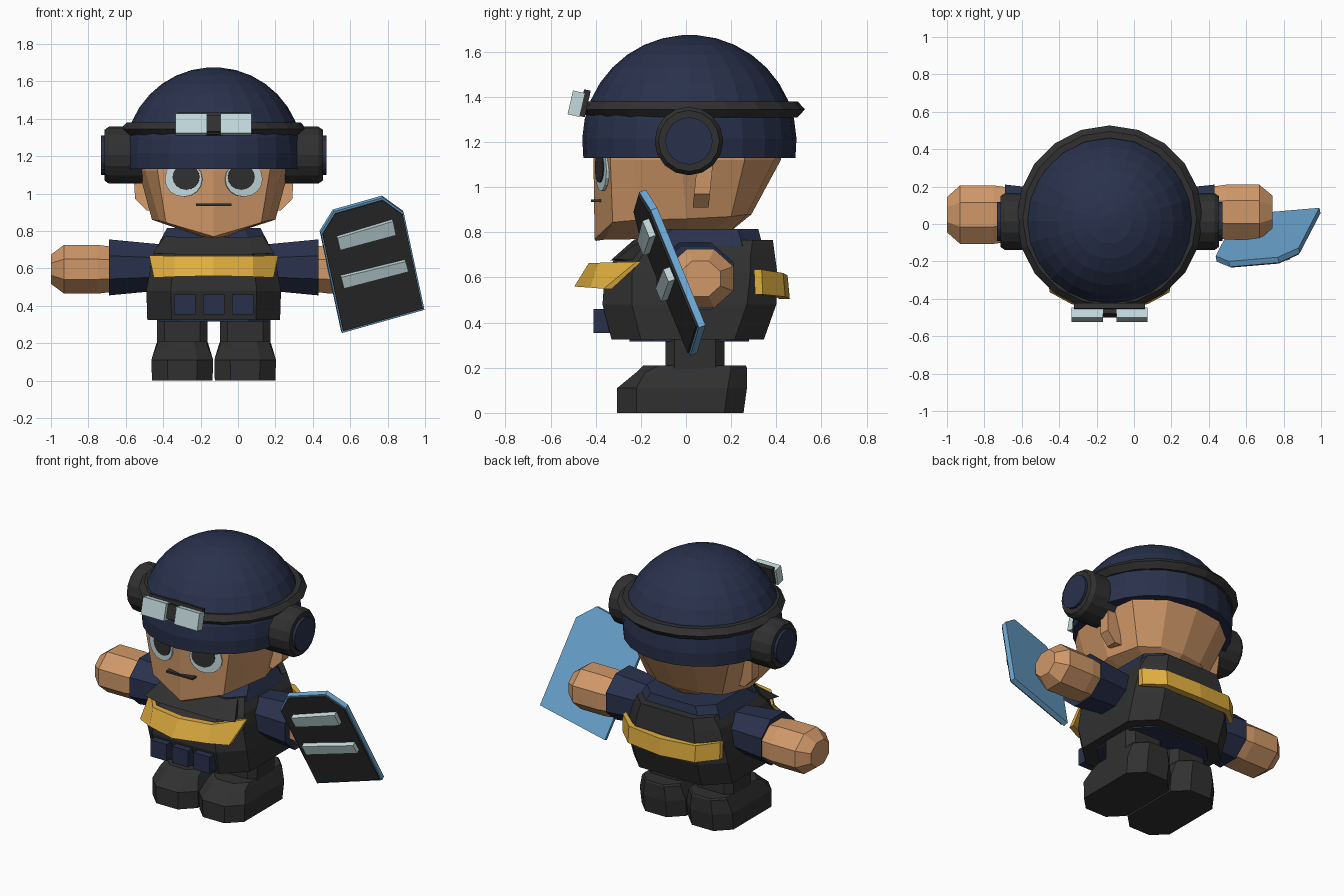
import bpy, bmesh, math
from mathutils import Vector, Matrix

cube = bpy.data.objects.get("Cube")
if cube:
    bpy.data.objects.remove(cube, do_unlink=True)

CX = -0.13  # body centre line


def material(name, r, g, b):
    m = bpy.data.materials.new(name)
    m.use_nodes = True
    m.diffuse_color = (r, g, b, 1)
    bsdf = next(n for n in m.node_tree.nodes if n.type == 'BSDF_PRINCIPLED')
    bsdf.inputs["Base Color"].default_value = (r, g, b, 1)
    return m


NAVY = material("navy", .022, .031, .073)
BLACK = material("black", .03, .03, .03)
SKIN = material("skin", .63, .315, .14)
YELLOW = material("yellow", .74, .42, .049)
BLUE = material("light_blue", .155, .40, .67)
PALE = material("pale_glass", .55, .70, .72)


def finish(name, bm, mat, matrix=None):
    if matrix:
        bm.transform(matrix)
    bmesh.ops.recalc_face_normals(bm, faces=bm.faces)
    me = bpy.data.meshes.new(name)
    bm.to_mesh(me)
    bm.free()
    me.materials.append(mat)
    ob = bpy.data.objects.new(name, me)
    bpy.context.collection.objects.link(ob)
    return ob


def loft(name, rings, mat, matrix=None, closed=False):
    """Skin equal-length rings of points; cap the ends, or join them if closed."""
    bm = bmesh.new()
    loops = [[bm.verts.new(p) for p in ring] for ring in rings]
    pairs = list(zip(loops, loops[1:]))
    if closed:
        pairs.append((loops[-1], loops[0]))
    else:
        bm.faces.new(loops[0])
        bm.faces.new(loops[-1])
    for a, b in pairs:
        for i in range(len(a)):
            j = (i + 1) % len(a)
            bm.faces.new((a[i], a[j], b[j], b[i]))
    return finish(name, bm, mat, matrix)


def circle(n, rx, ry, z, turn=0.0):
    return [(rx * math.cos(turn + math.tau * i / n), ry * math.sin(turn + math.tau * i / n), z)
            for i in range(n)]


def octagon(hx, y0, y1, z, c):
    """Box outline with chamfered corners."""
    return [(-hx + c, y0, z), (hx - c, y0, z), (hx, y0 + c, z), (hx, y1 - c, z),
            (hx - c, y1, z), (-hx + c, y1, z), (-hx, y1 - c, z), (-hx, y0 + c, z)]


def mirrored(half):
    """Complete an outline given from the front centre to the back centre."""
    return half + [(-x, y, z) for x, y, z in half[-2:0:-1]]


def box(name, size, mat, matrix):
    bm = bmesh.new()
    bmesh.ops.create_cube(bm, size=1)
    bmesh.ops.scale(bm, vec=size, verts=bm.verts)
    return finish(name, bm, mat, matrix)


def at(x, y, z):
    return Matrix.Translation((x, y, z))


body = at(CX, 0, 0)

# Helmet: dome, brim band and goggles
R = .475
angles = [math.radians(-8.5 + k * 10.5) for k in range(10)]
dome = [circle(24, R * math.cos(a), R * math.cos(a), R * math.sin(a)) for a in angles]
loft("helmet", dome, NAVY, at(CX, .015, 1.2))
strap = [(.43, 1.38), (.465, 1.38), (.497, 1.345), (.465, 1.31), (.43, 1.31)]
loft("helmet_strap", [circle(20, r, r, z) for r, z in strap], BLACK, at(CX, .03, 0), closed=True)
tilt = Matrix.Rotation(math.radians(-13), 4, 'X')
for side, s in (("right", -1), ("left", 1)):
    box(side + "_goggle_lens", (.167, .055, .108), PALE, at(CX + s * .12, -.486, 1.37) @ tilt)
box("goggle_frame", (.38, .03, .12), BLACK, at(CX, -.45, 1.372) @ tilt)
box("goggle_bridge", (.08, .05, .09), BLACK, at(CX, -.465, 1.37) @ tilt)

# Head with a shallow wedge face and a keeled jaw
brow = [(0, -.41, 1.12), (.30, -.335, 1.12), (.365, -.23, 1.12), (.40, -.02, 1.12), (.36, .26, 1.12),
        (.2, .39, 1.12), (0, .42, 1.12)]
jaw = [(0, -.405, .77), (.255, -.325, .845), (.29, -.21, .855), (.33, 0, .86), (.27, .2, .87),
       (.15, .27, .88), (0, .29, .88)]
keel = [(0, -.40, .762), (.05, -.36, .768), (.07, -.2, .77), (.08, 0, .78), (.07, .1, .79),
        (.05, .15, .79), (0, .18, .79)]
crown = [(x, y, 1.22) for x, y, z in brow]
loft("head", [mirrored(r) for r in (crown, brow, jaw, keel)], SKIN, body)
box("mouth", (.19, .05, .012), BLACK, at(CX, -.395, .94))

# Paired parts: eyes, ears, ear cups, arms, hands, legs and boots
for side, s in (("right", -1), ("left", 1)):
    face = at(CX + s * .155, -.371, 1.08) @ Matrix.Rotation(s * math.atan2(.075, .30), 4, 'Z') \
        @ Matrix.Rotation(math.pi / 2, 4, 'X')
    for part, dx, dz, r, d, mat in (("eye", .005 * s, -.003, .103, .008, PALE),
                                    ("pupil", -.01 * s, .008, .074, .013, BLACK)):
        loft(f"{side}_{part}", [circle(16, r, r * .92, -.005), circle(16, r, r * .92, d)], mat,
             face @ at(dx, dz, 0))

    ear = [(.36, 1.13), (.43, 1.13), (.42, .97), (.36, .91), (.30, .91)]
    loft(side + "_ear", [[(s * x, y + (z - .91) * .1, z) for x, z in ear] for y in (.03, .10)], SKIN, body)

    out = body @ Matrix.Rotation(s * math.pi / 2, 4, 'Y')
    cup = at(0, .013, 1.205)
    loft(side + "_ear_cup", [circle(16, r, r, d) for d, r in ((.38, .152), (.56, .152), (.585, .135))],
         BLACK, cup @ out)
    loft(side + "_ear_cup_disc", [circle(16, .105, .105, d) for d in (.5, .602)], NAVY, cup @ out)

    eighth = math.pi / 8
    loft(side + "_sleeve", [circle(8, r, r * 1.14, d, eighth) for d, r in ((.2, .125), (.56, .162), (.55, .14))],
         NAVY, at(0, .04, .605) @ out)
    hand = at(0, .064 if s > 0 else .05, .595)
    wide = 1.12 if s > 0 else 1.2
    loft(side + "_hand", [circle(8, r, r * wide, d, eighth)
                          for d, r in ((.5, .125), (.62, .141), (.80, .141), (.87, .085))], SKIN, hand @ out)

    leg = at(CX + s * .168, 0, 0)
    loft(side + "_leg", [octagon(.135, -.09, .17, z, .04) for z in (.15, .36)], BLACK, leg)
    sole = octagon(.162, -.305, .255, 0, .085)
    widest = octagon(.165, -.305, .27, .11, .085)
    toe = [(x, max(y, -.22), .18 if y < 0 else .20) for x, y, z in octagon(.138, -.25, .27, .18, .07)]
    top = octagon(.13, -.19, .265, .21, .07)
    loft(side + "_boot", [sole, widest, toe, top], BLACK, leg)

# Torso: shirt, vest and trousers
loft("shirt", [octagon(hx, y0, y1, z, .09) for z, hx, y0, y1 in
               ((.45, .30, -.26, .34), (.74, .29, -.24, .34), (.815, .25, -.15, .32))], NAVY, body)
loft("vest", [octagon(hx, y0, y1, z, c) for z, hx, y0, y1, c in
              ((.325, .355, -.33, .345, .13), (.48, .36, -.37, .40, .13), (.62, .335, -.36, .405, .12),
               (.69, .315, -.31, .395, .11), (.765, .275, -.23, .385, .09))], BLACK, body)
loft("trousers", [octagon(.29, -.25, .28, z, .1) for z in (.316, .4)], NAVY, body)

# Flap with pointed ends above the chest band
flap = [[(-.26, -.19, .775), (-.325, -.31, .68), (-.27, -.19, .675)],
        [(-.2, -.23, .768), (-.2, -.335, .675), (-.2, -.25, .675)]]
loft("chest_flap", flap + [[(-x, y, z) for x, y, z in r] for r in flap[::-1]], BLACK, body)


def band(name, half):
    """Yellow strip: half holds top and bottom points, outer end first."""
    rows = half + [[(-x, y, z) for x, y, z in r] for r in half[-2::-1]]
    inner = .9
    loft(name, [[a, b, (b[0], b[1] * inner, b[2]), (a[0], a[1] * inner, a[2])] for a, b in rows], YELLOW, body)


band("chest_band", [[(-.345, -.22, .67), (-.32, -.365, .55)], [(-.21, -.39, .665), (-.21, -.425, .555)],
                    [(0, -.43, .665), (0, -.495, .56)]])
band("back_band", [[(-.35, .335, .635), (-.35, .34, .525)], [(-.24, .43, .62), (-.24, .44, .515)],
                   [(0, .45, .61), (0, .46, .505)]])

# Belt pouches
for label, dx in (("right", -.155), ("middle", 0), ("left", .155)):
    box(label + "_pouch", (.115, .10, .108), NAVY, at(CX + dx, -.36, .407))


# Shield: a tilted slab described by its outline in x and z
def on_shield(x, z, lift=0.0):
    p = Vector((x, .015 + .19 * (x - .55) - .37 * (z - .262), z))
    return p + Vector((.19, -1, -.37)).normalized() * lift


def plate(name, outline, mat, back, front):
    return loft(name, [[on_shield(x, z, d) for x, z in outline] for d in (back, front)], mat)


rim = [(.442, .79), (.512, .903), (.775, .978), (.886, .898), (.997, .378), (.556, .254)]
mid = Vector((.706, .633))
inset = [mid + (Vector(p) - mid) * .965 for p in rim]
plate("shield", rim, BLUE, -.032, 0)
plate("shield_lining", inset, BLACK, -.005, .009)
plate("upper_shield_strip", [(.525, .775), (.54, .71), (.838, .79), (.823, .865)], PALE, 0, .04)
plate("lower_shield_strip", [(.545, .565), (.56, .505), (.905, .595), (.89, .65)], PALE, 0, .04)
